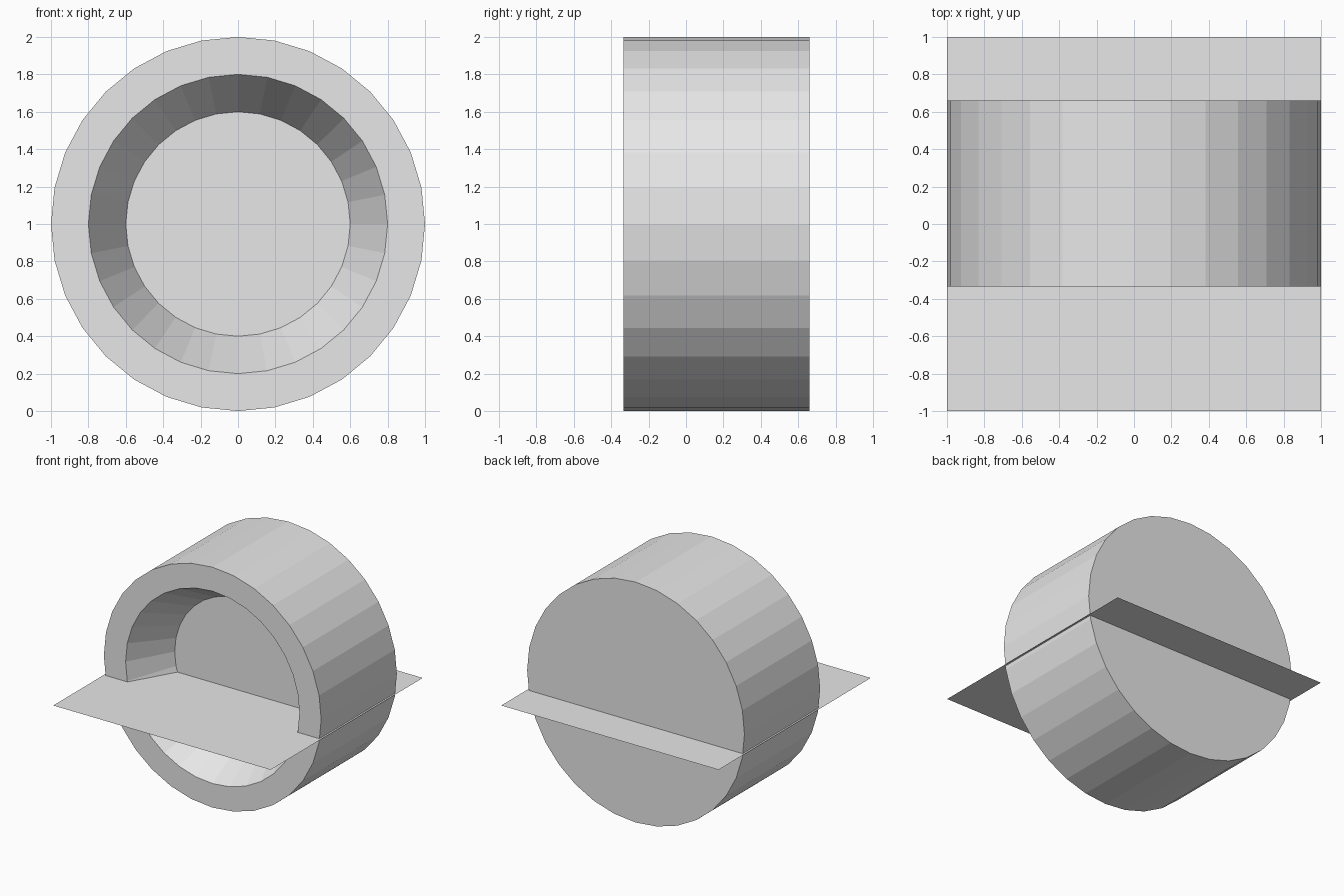
import bpy, bmesh, math

if "Cube" in bpy.data.objects:
    bpy.data.objects.remove(bpy.data.objects["Cube"])

SIDES = 32

grey = bpy.data.materials.new("light_grey")
grey.diffuse_color = (0.8, 0.8, 0.8, 1.0)
grey.use_nodes = True
grey.node_tree.nodes["Principled BSDF"].inputs["Base Color"].default_value = grey.diffuse_color


def finish(bm, name):
    mesh = bpy.data.meshes.new(name)
    bm.to_mesh(mesh)
    bm.free()
    mesh.materials.append(grey)
    obj = bpy.data.objects.new(name, mesh)
    bpy.context.collection.objects.link(obj)
    return obj


# Drum lying along y: closed back, outer wall, front rim, tapered recess, floor
profile = [(1.0, 0.66), (1.0, -0.335), (0.8, -0.335), (0.6, 0.025)]  # radius, y
bm = bmesh.new()
rings = []
for radius, y in profile:
    angles = [2 * math.pi * i / SIDES for i in range(SIDES)]
    rings.append([bm.verts.new((radius * math.sin(a), y, 1 + radius * math.cos(a)))
                  for a in angles])
for a, b in zip(rings, rings[1:]):
    for i in range(SIDES):
        j = (i + 1) % SIDES
        bm.faces.new((a[i], a[j], b[j], b[i]))
bm.faces.new(rings[0])
bm.faces.new(rings[-1])
bmesh.ops.recalc_face_normals(bm, faces=bm.faces)
finish(bm, "recessed_drum")

# Flat square sheet passing through the drum just below its axis
bm = bmesh.new()
bmesh.ops.create_grid(bm, x_segments=1, y_segments=1, size=1.0)
sheet = finish(bm, "flat_sheet")
sheet.location.z = 0.836
